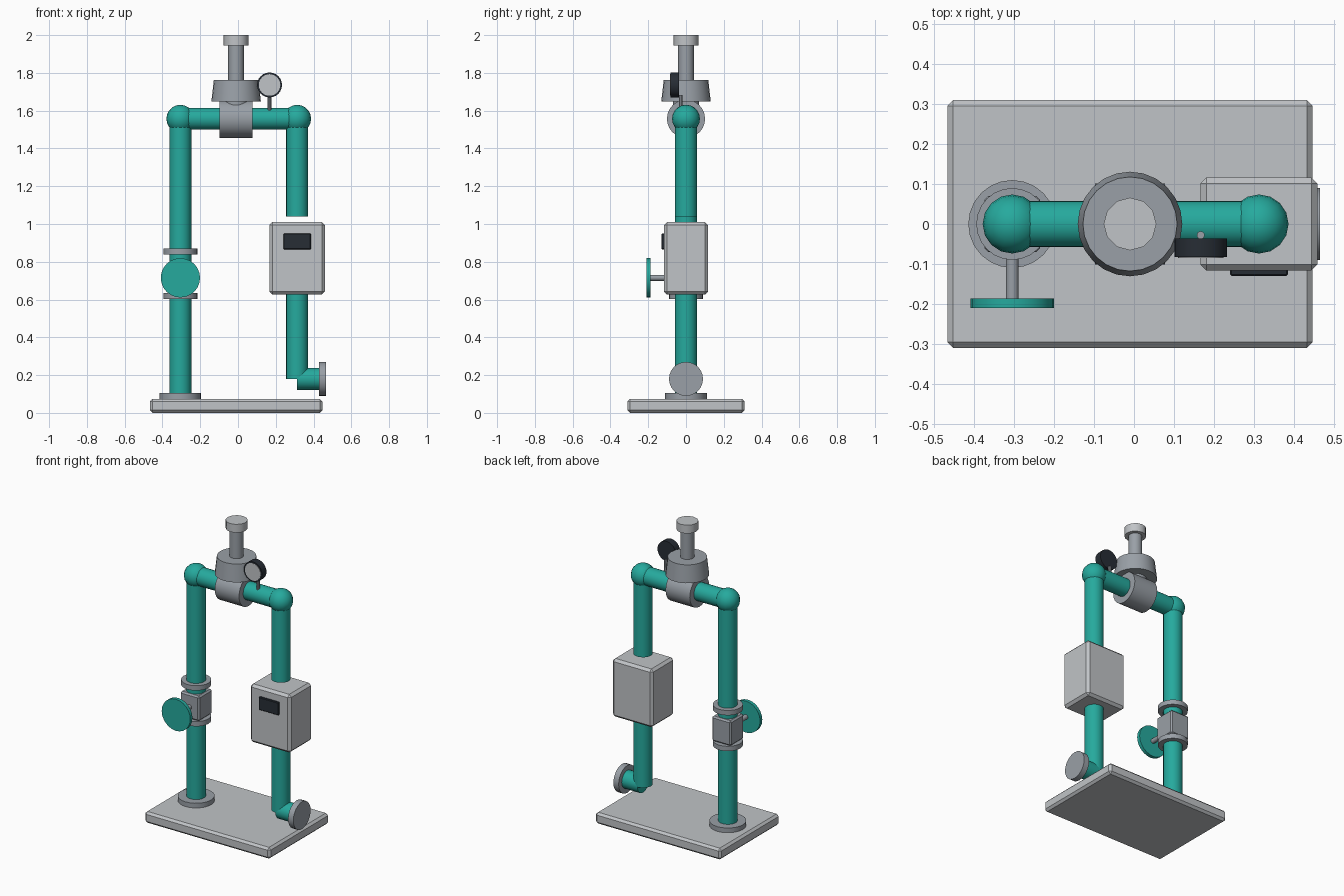
import bpy, math
from mathutils import Vector

if "Cube" in bpy.data.objects:
    bpy.data.objects.remove(bpy.data.objects["Cube"])


def material(name, rgb):
    m = bpy.data.materials.new(name)
    m.diffuse_color = (*rgb, 1)
    m.use_nodes = True
    m.node_tree.nodes["Principled BSDF"].inputs["Base Color"].default_value = m.diffuse_color
    return m


TEAL = material("teal paint", (0.019, 0.40, 0.34))
LIGHT = material("light grey", (0.53, 0.55, 0.57))
STEEL = material("steel grey", (0.32, 0.35, 0.385))
DARK = material("dark plastic", (0.02, 0.026, 0.035))

LX, RX, TX = -0.305, 0.313, -0.01   # left leg, right leg, centre body
TOP, PIPE = 1.557, 0.058            # cross pipe height, pipe radius


def finish(name, mat):
    o = bpy.context.object
    o.name = name
    o.data.materials.append(mat)
    return o


def rod(name, a, b, r, mat, r2=None, sides=24):
    """Cylinder or cone running from point a to point b."""
    a, b = Vector(a), Vector(b)
    d = b - a
    bpy.ops.mesh.primitive_cone_add(
        vertices=sides, radius1=r, radius2=r if r2 is None else r2,
        depth=d.length, location=(a + b) / 2,
        rotation=d.to_track_quat('Z', 'Y').to_euler())
    bpy.ops.object.shade_smooth_by_angle(angle=math.radians(35))
    return finish(name, mat)


def box(name, lo, hi, mat, bevel=0.0):
    """Box between two corners, with chamfered edges."""
    lo, hi = Vector(lo), Vector(hi)
    bpy.ops.mesh.primitive_cube_add(size=1, location=(lo + hi) / 2)
    o = finish(name, mat)
    o.scale = hi - lo
    bpy.ops.object.transform_apply(location=False, rotation=False, scale=True)
    if bevel:
        m = o.modifiers.new("chamfer", 'BEVEL')
        m.width, m.segments = bevel, 1
    return o


# Base plate and foot flange
box("base_plate", (-0.467, -0.31, 0), (0.447, 0.31, 0.074), LIGHT, 0.014)
rod("foot_flange", (LX, 0, 0.07), (LX, 0, 0.105), 0.11, STEEL)

# Pipes and elbows
rod("left_riser", (LX, 0, 0.08), (LX, 0, TOP), PIPE, TEAL)
rod("cross_pipe", (LX, 0, TOP), (RX, 0, TOP), PIPE, TEAL)
rod("right_upper_pipe", (RX, 0, 1.04), (RX, 0, TOP), PIPE, TEAL)
rod("right_lower_pipe", (RX, 0, 0.18), (RX, 0, 0.70), PIPE, TEAL)
for side, x in (("left", LX), ("right", RX)):
    bpy.ops.mesh.primitive_uv_sphere_add(segments=16, ring_count=10,
                                         radius=0.074, location=(x, 0, TOP))
    bpy.ops.object.shade_smooth()
    finish(side + "_elbow", TEAL)

# Outlet at the foot of the right leg
rod("outlet_pipe", (RX, 0, 0.18), (0.44, 0, 0.18), PIPE, TEAL)
rod("outlet_flange", (0.428, 0, 0.18), (0.466, 0, 0.18), 0.09, STEEL)

# Valve with handwheel on the left leg
for name, z in (("lower", 0.602), ("upper", 0.838)):
    rod(name + "_valve_flange", (LX, 0, z), (LX, 0, z + 0.032), 0.09, STEEL)
box("valve_body", (LX - 0.07, -0.07, 0.635), (LX + 0.07, 0.07, 0.80), STEEL, 0.01)
rod("handwheel_stem", (LX, -0.06, 0.715), (LX, -0.19, 0.715), 0.016, STEEL, sides=12)
rod("handwheel", (LX, -0.187, 0.715), (LX, -0.21, 0.715), 0.104, TEAL)

# Meter box and display on the right leg
box("meter_box", (RX - 0.147, -0.117, 0.627), (RX + 0.147, 0.117, 1.01), LIGHT, 0.016)
box("meter_display", (RX - 0.073, -0.13, 0.865), (RX + 0.073, -0.11, 0.95), DARK, 0.004)

# Regulator body, bonnet, spindle and cap
rod("regulator_body", (TX - 0.088, 0, TOP), (TX + 0.088, 0, TOP), 0.101, STEEL)
rod("regulator_bonnet", (TX, 0, 1.648), (TX, 0, 1.763), 0.131, STEEL, r2=0.118)
rod("regulator_neck", (TX, 0, TOP), (TX, 0, 1.65), 0.07, STEEL)
rod("spindle", (TX, 0, 1.75), (TX, 0, 1.95), 0.042, STEEL, sides=16)
rod("spindle_cap", (TX, 0, 1.945), (TX, 0, 2.0), 0.066, LIGHT, sides=12)

# Pressure gauge
GX, GZ = 0.167, 1.736
rod("gauge_stem", (GX, -0.028, 1.58), (GX, -0.028, 1.682), 0.01, STEEL, sides=10)
rod("gauge_case", (GX, -0.036, GZ), (GX, -0.083, GZ), 0.066, DARK)
rod("gauge_dial", (GX, -0.08, GZ), (GX, -0.085, GZ), 0.057, LIGHT)
